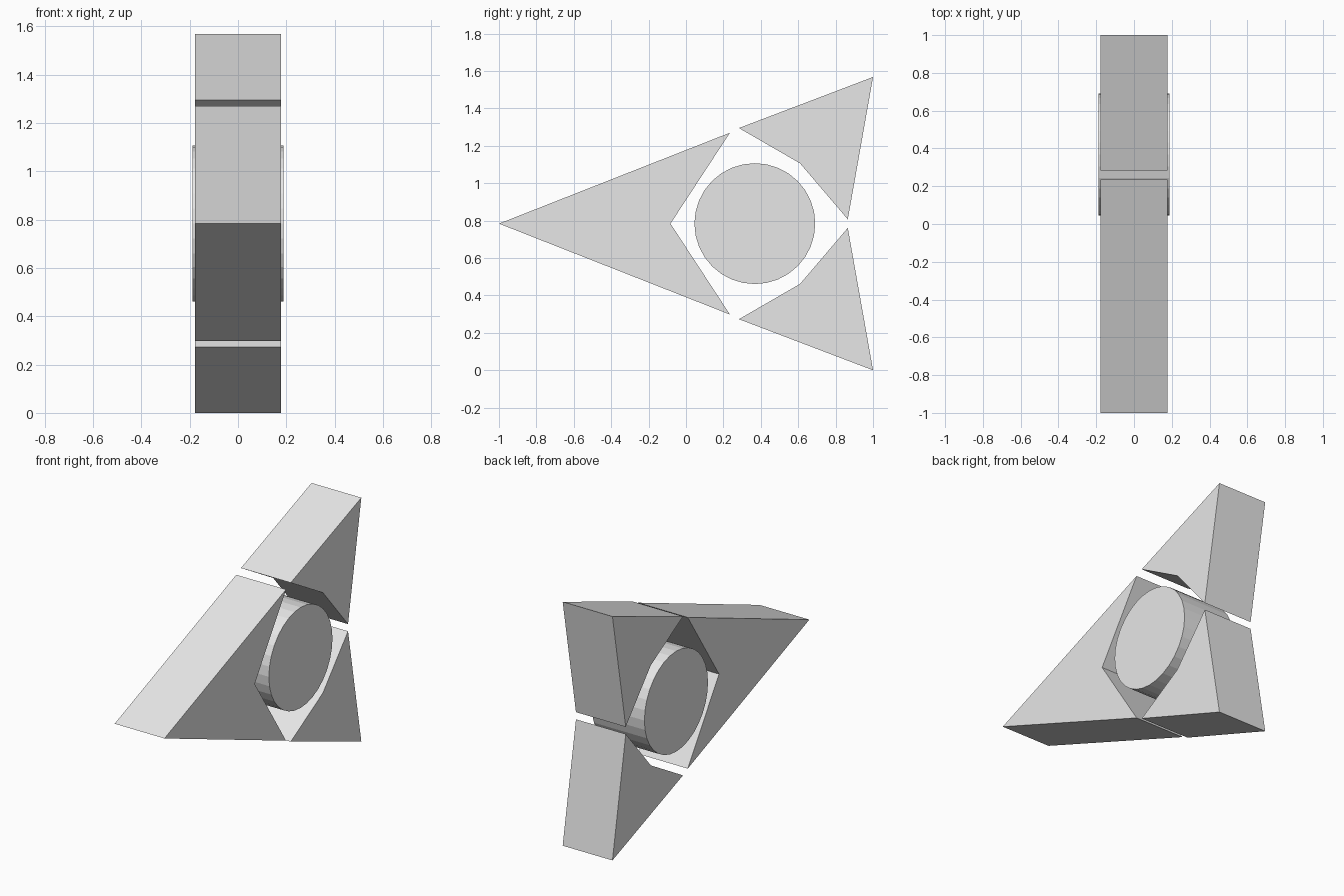
import bpy
import bmesh
from mathutils import Matrix, Vector

cube = bpy.data.objects.get("Cube")
if cube:
    bpy.data.objects.remove(cube, do_unlink=True)

MID = 0.784      # height of the symmetry plane
HALF = 0.177     # half thickness of the blocks

grey = bpy.data.materials.new("light_grey")
grey.use_nodes = True
grey.diffuse_color = (0.8, 0.8, 0.8, 1)
grey.node_tree.nodes["Principled BSDF"].inputs["Base Color"].default_value = (0.8, 0.8, 0.8, 1)


def add_object(name, bm):
    bmesh.ops.recalc_face_normals(bm, faces=bm.faces[:])
    mesh = bpy.data.meshes.new(name)
    bm.to_mesh(mesh)
    bm.free()
    mesh.materials.append(grey)
    obj = bpy.data.objects.new(name, mesh)
    bpy.context.collection.objects.link(obj)
    return obj


def block(name, profile):
    """Extrude a (y, height above the middle) profile across x."""
    bm = bmesh.new()
    face = bm.faces.new([bm.verts.new((-HALF, y, MID + h)) for y, h in profile])
    result = bmesh.ops.extrude_face_region(bm, geom=[face])
    verts = [g for g in result["geom"] if isinstance(g, bmesh.types.BMVert)]
    bmesh.ops.translate(bm, verts=verts, vec=Vector((2 * HALF, 0, 0)))
    return add_object(name, bm)


# Long pointed block, notched around the disc
block("front_block", [(-1, 0), (0.235, -0.486), (-0.083, 0), (0.235, 0.486)])

# Mirrored pair of rear corner blocks
corner = [(0.283, 0.511), (0.61, 0.322), (0.865, 0.023), (1.0, 0.784)]
for name, side in (("upper_rear_block", 1), ("lower_rear_block", -1)):
    block(name, [(y, side * h) for y, h in corner])

# Central disc, slightly thicker than the blocks
bm = bmesh.new()
bmesh.ops.create_cone(bm, cap_ends=True, segments=32, radius1=0.323, radius2=0.323,
                      depth=0.376, matrix=Matrix.Translation((0, 0.368, MID))
                      @ Matrix.Rotation(1.5707963, 4, 'Y'))
add_object("centre_disc", bm)
